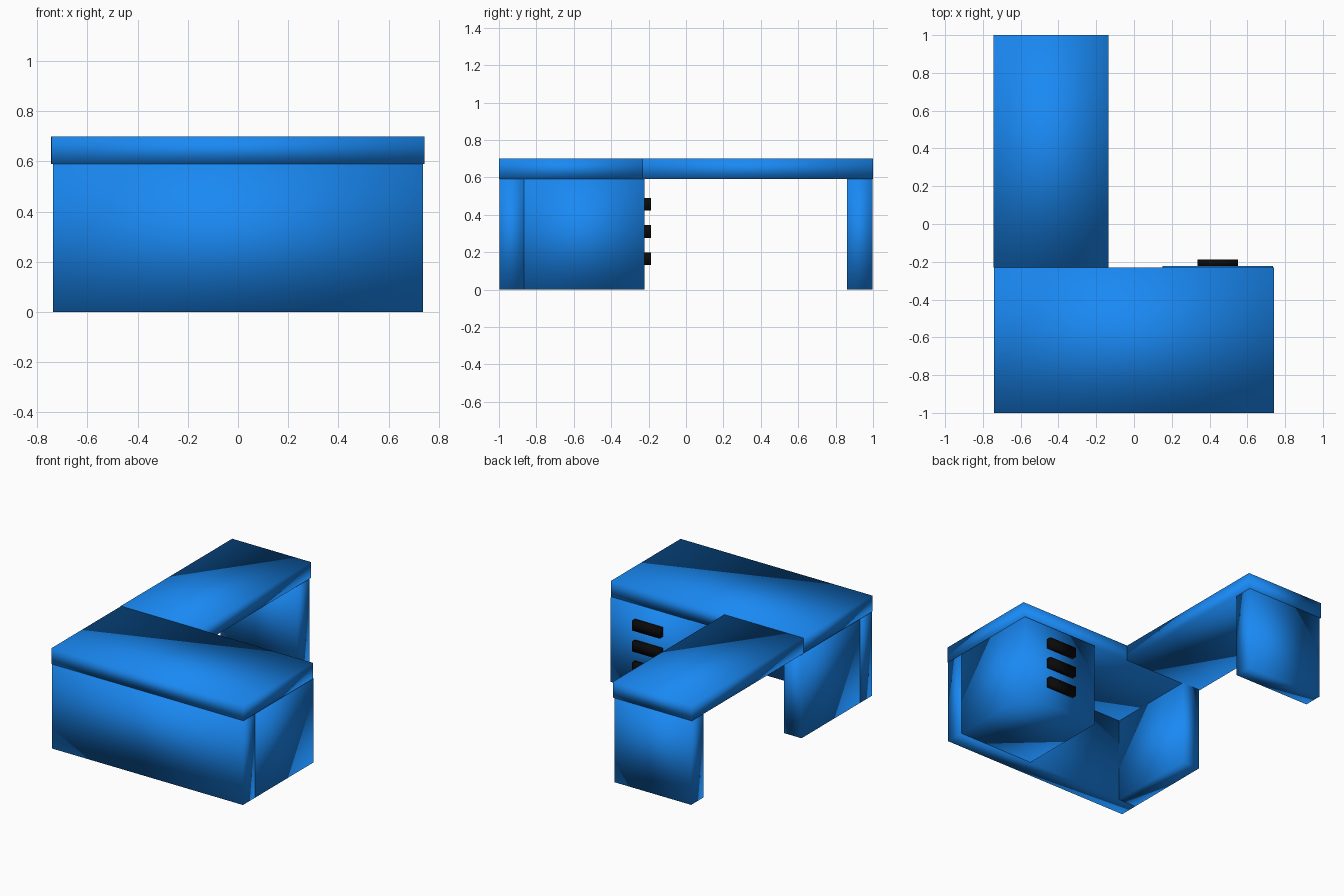
import bpy
import bmesh

if "Cube" in bpy.data.objects:
    bpy.data.objects.remove(bpy.data.objects["Cube"])


def material(name, color):
    m = bpy.data.materials.new(name)
    m.diffuse_color = color
    m.use_nodes = True
    m.node_tree.nodes["Principled BSDF"].inputs["Base Color"].default_value = m.diffuse_color
    return m


BLUE = material("blue", (0.01, 0.25, 0.9, 1))
BLACK = material("black", (0.003, 0.003, 0.003, 1))


def box(name, x, y, z, mat):
    """Soft-shaded box from (min, max) ranges on each axis."""
    bm = bmesh.new()
    bmesh.ops.create_cube(bm, size=1)
    for v in bm.verts:
        v.co = [lo + (c + 0.5) * (hi - lo) for c, (lo, hi) in zip(v.co, (x, y, z))]
    for f in bm.faces:
        f.smooth = True
    mesh = bpy.data.meshes.new(name)
    bm.to_mesh(mesh)
    bm.free()
    mesh.materials.append(mat)
    ob = bpy.data.objects.new(name, mesh)
    bpy.context.collection.objects.link(ob)
    return ob


TOP = (0.59, 0.70)
LEG = (0.0, 0.59)

# L-shaped worktop
box("main_top", (-0.742, 0.742), (-1.0, -0.23), TOP, BLUE)
box("return_top", (-0.745, -0.135), (-0.23, 1.0), TOP, BLUE)

# Supports: front panel, left side, drawer pedestal, return leg
box("front_panel", (-0.737, 0.737), (-0.998, -0.865), LEG, BLUE)
box("left_side", (-0.737, -0.60), (-0.865, -0.222), LEG, BLUE)
box("drawer_pedestal", (0.15, 0.737), (-0.865, -0.222), LEG, BLUE)
box("return_leg", (-0.737, -0.145), (0.862, 0.996), LEG, BLUE)

# Drawer handles
for i in range(3):
    z = 0.164 + i * 0.146
    box(f"handle_{i + 1}", (0.335, 0.55), (-0.23, -0.187), (z - 0.034, z + 0.034), BLACK)
